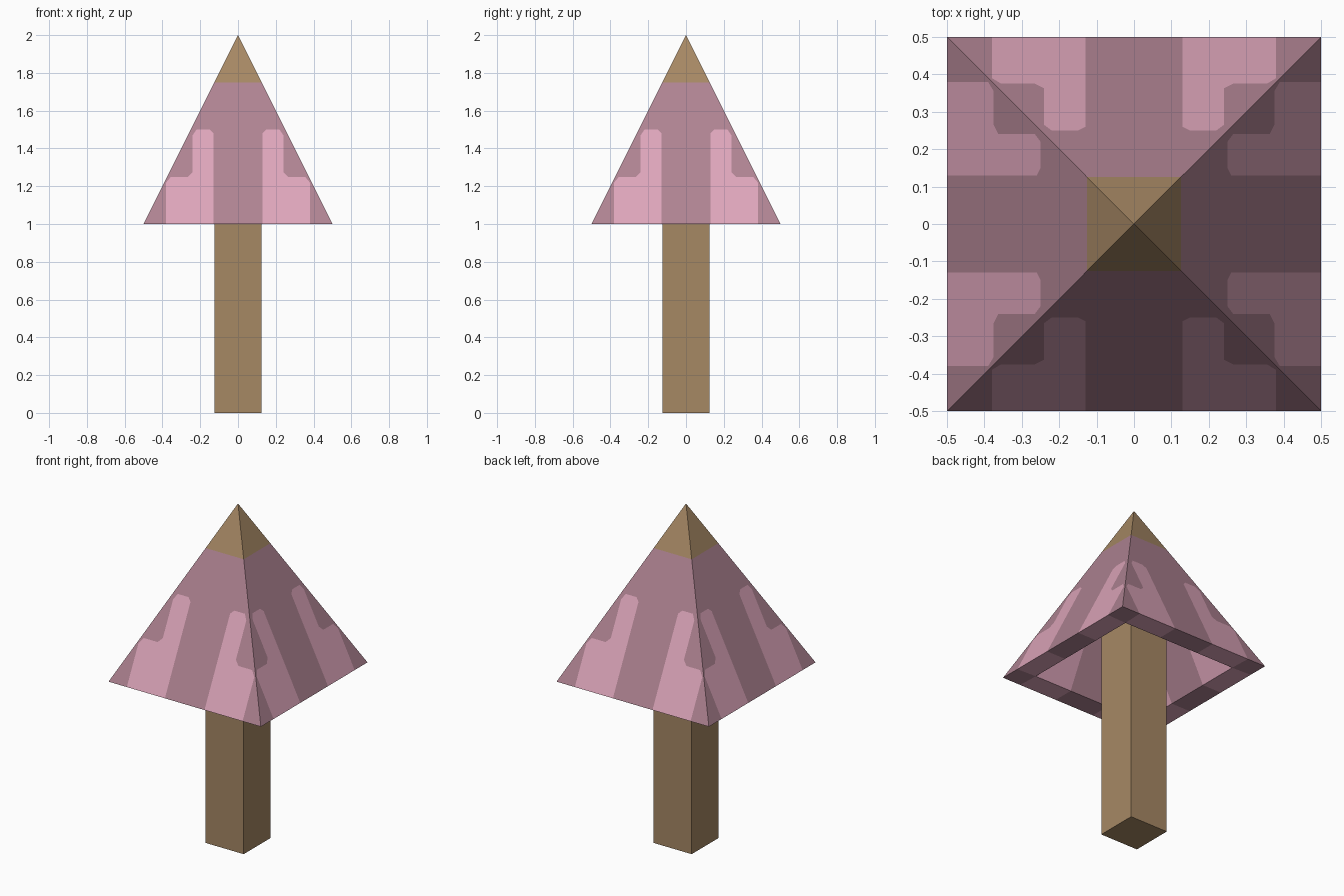
import bpy, bmesh
from mathutils import Matrix, Vector
from math import pi

if "Cube" in bpy.data.objects:
    bpy.data.objects.remove(bpy.data.objects["Cube"])


def material(name, hex_rgb):
    m = bpy.data.materials.new(name)
    lin = [(c / 12.92 if c <= 0.04045 else ((c + 0.055) / 1.055) ** 2.4)
           for c in (int(hex_rgb[i:i + 2], 16) / 255 for i in (0, 2, 4))]
    m.diffuse_color = (*lin, 1)
    m.use_nodes = True
    m.node_tree.nodes["Principled BSDF"].inputs["Base Color"].default_value = m.diffuse_color
    return m


mauve = material("mauve leaves", "AF8392")
pink = material("pink blossom", "DDA5BA")
brown = material("brown wood", "A68864")
MAUVE, PINK, BROWN = 0, 1, 2

# Canopy: one half side is described, then mirrored and turned round four times
bm = bmesh.new()


def add(points, colour):
    for turn in range(4):
        rot = Matrix.Rotation(turn * pi / 2, 3, 'Z')
        for s in (1, -1):
            pts = points if s == 1 else points[::-1]
            f = bm.faces.new([bm.verts.new(rot @ Vector((s * u, -d, z))) for u, d, z in pts])
            f.material_index = colour


def outer(pts):
    return [(u, (2 - z) / 2, z) for u, z in pts]


def inner(pts):
    return [(u, (1.75 - z) / 2, z) for u, z in pts][::-1]


# outer slope with rounded blossom patches
top_edge = [(.13, 1), (.13, 1.48), (.15, 1.5), (.22, 1.5), (.24, 1.47)]
side_edge = [(.24, 1.47), (.24, 1.275), (.265, 1.25), (.355, 1.25), (.38, 1.22), (.38, 1)]
add(outer(top_edge + side_edge[1:])[::-1], PINK)
add(outer([(0, 1)] + top_edge + [(.25, 1.5), (.125, 1.75), (0, 1.75)]), MAUVE)
add(outer([(.5, 1), (.25, 1.5)] + side_edge), MAUVE)
add(outer([(0, 1.75), (.125, 1.75), (0, 2)]), BROWN)

# underside rim
add([(0, .5, 1), (0, .375, 1), (.13, .375, 1), (.13, .5, 1)], MAUVE)
add([(.13, .5, 1), (.13, .375, 1), (.375, .375, 1), (.38, .5, 1)], PINK)
add([(.38, .5, 1), (.375, .375, 1), (.5, .5, 1)], MAUVE)

# hollow inside
add(inner([(0, 1), (.13, 1), (.13, 1.25), (.125, 1.5), (0, 1.5)]), MAUVE)
add(inner([(.13, 1), (.375, 1), (.25, 1.25), (.13, 1.25)]), PINK)
add(inner([(.13, 1.25), (.25, 1.25), (.125, 1.5)]), PINK)

bmesh.ops.remove_doubles(bm, verts=bm.verts, dist=0.0005)
bmesh.ops.recalc_face_normals(bm, faces=bm.faces)
mesh = bpy.data.meshes.new("canopy")
bm.to_mesh(mesh)
bm.free()
for m in (mauve, pink, brown):
    mesh.materials.append(m)
bpy.context.collection.objects.link(bpy.data.objects.new("canopy", mesh))

# Trunk
bpy.ops.mesh.primitive_cube_add(size=1, location=(0, 0, .755))
trunk = bpy.context.object
trunk.name = "trunk"
trunk.scale = (.25, .25, 1.51)
trunk.data.materials.append(brown)
